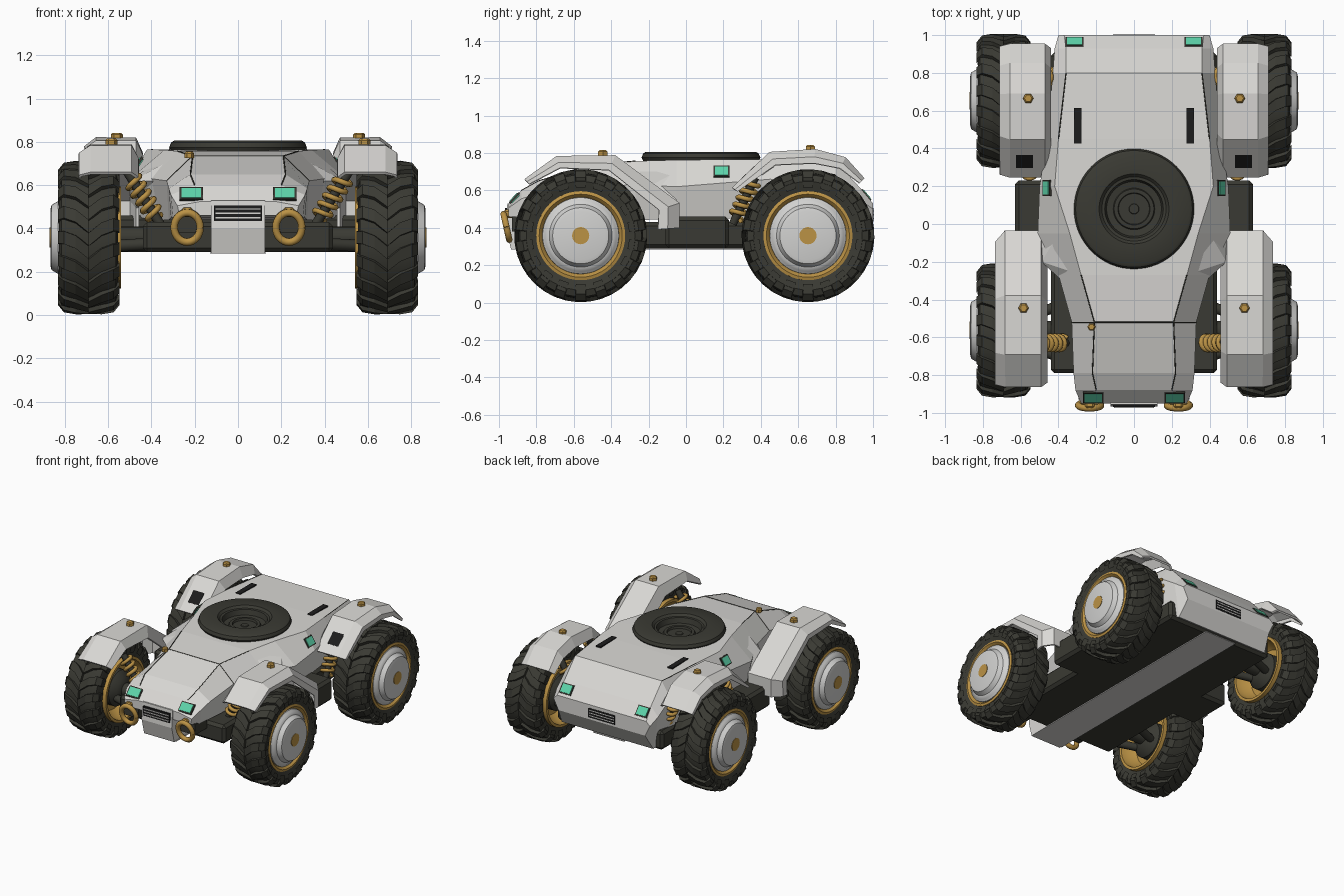
import bpy, bmesh, math
from mathutils import Vector

if "Cube" in bpy.data.objects:
    bpy.data.objects.remove(bpy.data.objects["Cube"])

def material(name, r, g, b):
    m = bpy.data.materials.new(name)
    m.diffuse_color = (r, g, b, 1)
    m.use_nodes = True
    m.node_tree.nodes["Principled BSDF"].inputs["Base Color"].default_value = m.diffuse_color
    return m

GREY = material("armour_grey", .70, .69, .665)
DARK = material("rubber_dark", .042, .042, .033)
GOLD = material("brass", .50, .29, .06)
TEAL = material("teal_light", .11, .65, .40)
BLACK = material("vent_black", .012, .012, .012)
STEEL = material("hub_steel", .64, .64, .63)

def add(name, verts, faces, mat, smooth=None):
    bm = bmesh.new()
    vs = [bm.verts.new(v) for v in verts]
    for f in faces:
        bm.faces.new([vs[i] for i in f])
    bmesh.ops.recalc_face_normals(bm, faces=bm.faces)
    me = bpy.data.meshes.new(name)
    bm.to_mesh(me)
    bm.free()
    me.materials.append(mat)
    ob = bpy.data.objects.new(name, me)
    bpy.context.collection.objects.link(ob)
    if smooth:
        bpy.ops.object.select_all(action='DESELECT')
        ob.select_set(True)
        bpy.context.view_layer.objects.active = ob
        bpy.ops.object.shade_smooth_by_angle(angle=math.radians(smooth))
    return ob

def loft(name, rings, mat, cap=True, closed=True, smooth=None):
    n = len(rings[0])
    faces = [(i*n + j, i*n + (j+1) % n, (i+1)*n + (j+1) % n, (i+1)*n + j)
             for i in range(len(rings)-1) for j in range(n if closed else n-1)]
    if cap:
        faces += [tuple(range(n)), tuple(range((len(rings)-1)*n, len(rings)*n))]
    return add(name, [v for r in rings for v in r], faces, mat, smooth)

def lathe(name, profile, mat, loc, axis='Z', sx=1, n=48, cap=True):
    """profile of (radius, height) along Z, or along X outward on side sx"""
    rings = []
    for r, h in profile:
        ring = []
        for k in range(n):
            a = 2*math.pi*k/n
            c, s = r*math.cos(a), r*math.sin(a)
            p = (c, s, h) if axis == 'Z' else (sx*h, c, s)
            ring.append(Vector(loc) + Vector(p))
        rings.append(ring)
    return loft(name, rings, mat, cap, True, 35)

def box(name, loc, size, mat, rot=(0, 0, 0), bevel=0):
    bpy.ops.mesh.primitive_cube_add(size=1, location=loc, rotation=rot)
    ob = bpy.context.object
    ob.name, ob.scale = name, size
    bpy.ops.object.transform_apply(location=False, rotation=False, scale=True)
    ob.data.materials.append(mat)
    if bevel:
        b = ob.modifiers.new("bevel", 'BEVEL')
        b.width, b.segments = bevel, 1
    return ob

def tube(name, pts, r, mat, res=2):
    cu = bpy.data.curves.new(name, 'CURVE')
    cu.dimensions, cu.bevel_depth, cu.bevel_resolution, cu.use_fill_caps = '3D', r, res, True
    sp = cu.splines.new('POLY')
    sp.points.add(len(pts)-1)
    for p, q in zip(sp.points, pts):
        p.co = (*q, 1)
    cu.materials.append(mat)
    ob = bpy.data.objects.new(name, cu)
    bpy.context.collection.objects.link(ob)
    bpy.ops.object.select_all(action='DESELECT')
    ob.select_set(True)
    bpy.context.view_layer.objects.active = ob
    bpy.ops.object.convert(target='MESH')

def shock(name, a, b):
    a, b = Vector(a), Vector(b)
    d = (b-a).normalized()
    u = d.orthogonal().normalized()
    v = d.cross(u)
    coil = [a.lerp(b, .12 + .76*k/80) + .038*(u*math.cos(k*.4) + v*math.sin(k*.4)) for k in range(81)]
    tube(name + "_spring", coil, .013, GOLD, 1)
    tube(name + "_piston", [a, b], .022, DARK)

# --- hull: y, then lower / waist / top (x, z) of each half section
stations = [
    (-.95, (.27, .46), (.28, .505), (.17, .525)),
    (-.88, (.30, .45), (.31, .555), (.20, .60)),
    (-.79, (.31, .45), (.32, .585), (.22, .65)),
    (-.52, (.32, .44), (.33, .62), (.21, .735)),
    (-.27, (.36, .44), (.40, .63), (.28, .757)),
    (-.05, (.47, .45), (.51, .62), (.34, .763)),
    (.20, (.46, .45), (.50, .64), (.42, .765)),
    (.45, (.43, .45), (.46, .66), (.40, .765)),
    (.80, (.42, .35), (.43, .64), (.36, .755)),
    (.93, (.38, .30), (.42, .55), (.36, .615)),
    (1.0, (.36, .42), (.40, .50), (.37, .53))]
hull = loft("hull", [[(x, y, z) for x, z in s] + [(-x, y, z) for x, z in reversed(s)]
                     for y, *s in stations], GREY)
# round opening under the turret ring
cutter = lathe("ring_cutter", [(.22, .66), (.22, .90)], DARK, (0, .08, 0))
cutter.hide_render = cutter.hide_viewport = True
cut = hull.modifiers.new("ring_opening", 'BOOLEAN')
cut.operation, cut.object = 'DIFFERENCE', cutter

# --- nose plate, keel strip and dark chassis
nose = [(-.955, .53), (-.965, .40), (-.935, .285), (-.75, .285), (-.75, .53)]
loft("nose_plate", [[(x, y, z) for y, z in nose] for x in (-.125, .125)], GREY)
box("keel_strip", (0, 0, .286), (.26, 1.84, .006), GREY)
box("chassis", (0, .06, .36), (.88, 1.70, .14), DARK, bevel=.02)
box("sill", (0, .06, .375), (1.26, .34, .17), DARK, bevel=.02)
for y, t in ((-.964, .03), (.995, -.03)):
    z = .47
    box("vent", (0, y + (.003 if t > 0 else 0), z), (.22, .016, .07), BLACK)
    for k in (-1, 0, 1):
        box("vent_bar", (0, y, z + k*.02), (.21, .018, .006), GREY)

# --- turret ring with stepped well
lathe("turret_ring", [(.30, .74), (.318, .775), (.309, .797), (.295, .806), (.185, .806),
                      (.17, .79), (.155, .788), (.145, .75), (.11, .745), (.105, .755),
                      (.085, .755), (.08, .735), (.03, .735), (.025, .745), (.005, .745)],
      DARK, (0, .08, 0), n=64)

def fender(name, s, path, centre, xi, xo):
    rings = []
    for y, z, drop in path:
        p, c = Vector((y, z)), Vector(centre)
        d = (c-p).normalized()
        ring = []
        for x, f in ((xi-.01, 1), (xi+.02, 0), (xo-.05, 0), (xo, .55), (xo, 1)):
            q = p + d*drop*f
            ring.append((s*x, q.x, q.y))
        rings.append(ring)
    ob = loft(name, rings, GREY, cap=False, closed=False)
    m = ob.modifiers.new("thickness", 'SOLIDIFY')
    m.thickness, m.offset = .014, 0

WZ, R = .358, .355
front_path = [(-.86, .655, .03), (-.69, .778, .06), (-.38, .782, .08), (-.04, .53, .11), (-.04, .40, .11)]
rear_path = [(.25, .61, .03), (.45, .80, .07), (.69, .815, .07), (.85, .772, .06), (.95, .66, .03)]

def wheel(tag, s, y):
    c = (s*.69, y, WZ)
    # tyre carcass
    lathe(tag + "_tyre", [(.232, -.12), (.29, -.135), (.325, -.125), (.333, -.09), (.335, 0),
                          (.333, .09), (.325, .125), (.29, .137), (.232, .12)], DARK, c, 'X', s, cap=False)
    # chevron tread lugs, staggered on the two halves
    n, verts, faces = 18, [], []
    for side in (-1, 1):
        for k in range(n):
            a0 = 2*math.pi*(k + (.5 if side > 0 else 0))/n
            base = len(verts)
            for u, r, sk in ((.0, R, .20), (.06, R, .06), (.115, R-.008, 0), (.143, .312, 0), (.138, .28, 0)):
                for rr, w in ((r, -.085), (r, .085), (min(.30, r-.02), .10), (min(.30, r-.02), -.10)):
                    a = a0 + w + sk
                    verts.append((c[0] + side*u, y + rr*math.cos(a), WZ + rr*math.sin(a)))
            for i in range(4):
                for j in range(4):
                    faces.append([base + v for v in (i*4+j, i*4+(j+1) % 4, i*4+4+(j+1) % 4, i*4+4+j)])
            faces += [[base + v for v in range(4)], [base + 16 + v for v in range(4)]]
    add(tag + "_tread", verts, faces, DARK)
    # brass rim, steel hub, brass cap, axle and dark brake drum
    lathe(tag + "_rim", [(.17, -.05), (.205, -.10), (.215, -.15), (.235, -.15), (.24, 0), (.238, .125),
                         (.222, .13), (.207, .115), (.19, .08)], GOLD, c, 'X', s)
    lathe(tag + "_hub", [(.207, .08), (.204, .12), (.19, .13), (.182, .138), (.168, .142),
                         (.15, .172), (.13, .177), (.0, .178)], STEEL, c, 'X', s, cap=False)
    lathe(tag + "_cap", [(.046, .17), (.046, .181)], GOLD, c, 'X', s, n=24)
    lathe(tag + "_axle", [(.05, -.36), (.05, -.15), (.09, -.14), (.13, -.10), (.13, -.04)], DARK, c, 'X', s, n=24)

def bolt(name, loc, r=.028):
    lathe(name, [(r, -.01), (r, .012), (r*.7, .02)], GOLD, loc, n=6)

for s, tag in ((-1, "left"), (1, "right")):
    wheel("front_" + tag, s, -.563)
    wheel("rear_" + tag, s, .652)
    fender("front_fender_" + tag, s, front_path, (-.563, WZ), .475, .73)
    fender("rear_fender_" + tag, s, rear_path, (.652, WZ), .455, .705)
    bolt("front_fender_bolt_" + tag, (s*.585, -.445, .795))
    bolt("rear_fender_bolt_" + tag, (s*.56, .665, .822))
    # gusset panel from hull to front fender
    add("gusset_" + tag, [(s*.35, -.33, .62), (s*.49, -.20, .62), (s*.50, -.05, .54), (s*.40, -.05, .70),
                          (s*.34, -.25, .70), (s*.40, -.10, .45)],
        [(0, 1, 4), (1, 2, 3), (1, 3, 4), (0, 5, 2, 1)], GREY)
    # dark window on the rear fender slope, roof slots
    box("fender_window_" + tag, (s*.58, .335, .693), (.09, .095, .012), BLACK, (math.radians(43.5), 0, 0))
    box("roof_slot_" + tag, (s*.298, .52, .764), (.04, .19, .012), BLACK)
    # lights with dark frames
    for nm, loc, size, rot in (
            ("head", (s*.216, -.917, .559), (.092, .06), (math.radians(47), 0, 0)),
            ("tail", (s*.315, .962, .575), (.08, .06), (math.radians(-50), 0, 0)),
            ("side", (s*.461, .19, .700), (.055, .07), (0, s*math.radians(57), 0))):
        box(nm + "_light_frame_" + tag, loc, (size[0]+.016, size[1]+.016, .012), DARK, rot)
        box(nm + "_light_" + tag, loc, (*size, .02), TEAL, rot)
    # tow rings
    ring = [(s*.235 + .06*math.cos(a), -.96 - .015*math.sin(a), .405 + .068*math.sin(a))
            for a in [2*math.pi*k/32 for k in range(33)]]
    tube("tow_ring_" + tag, ring, .018, GOLD)
    box("tow_mount_" + tag, (s*.235, -.945, .475), (.05, .06, .045), GOLD, bevel=.01)
    box("tow_bracket_" + tag, (s*.235, -.86, .42), (.12, .14, .08), DARK)
    # suspension
    shock("front_shock_" + tag, (s*.36, -.63, .42), (s*.51, -.63, .66))
    shock("rear_shock_" + tag, (s*.36, .78, .42), (s*.49, .78, .68))
    shock("sill_shock_" + tag, (s*.55, .25, .42), (s*.55, .37, .67))
    for y in (-.72, -.42, .52, .80):
        tube("arm_" + tag, [(s*.36, y, .33), (s*.56, y*.5 + (-.28 if y < 0 else .326), .32)], .028, DARK)
    # panel seams
    for p in ([(.21, -.52, .735), (.22, -.79, .650), (.20, -.88, .600)],
              [(.33, -.52, .620), (.21, -.52, .735), (0, -.52, .735)],
              [(.21, -.52, .735), (.28, -.27, .757)],
              [(.40, .45, .765), (.36, .80, .755)]):
        tube("seam_" + tag, [(s*x, y, z) for x, y, z in p], .003, DARK, 0)
bolt("hood_bolt", (-.225, -.545, .735), .022)
